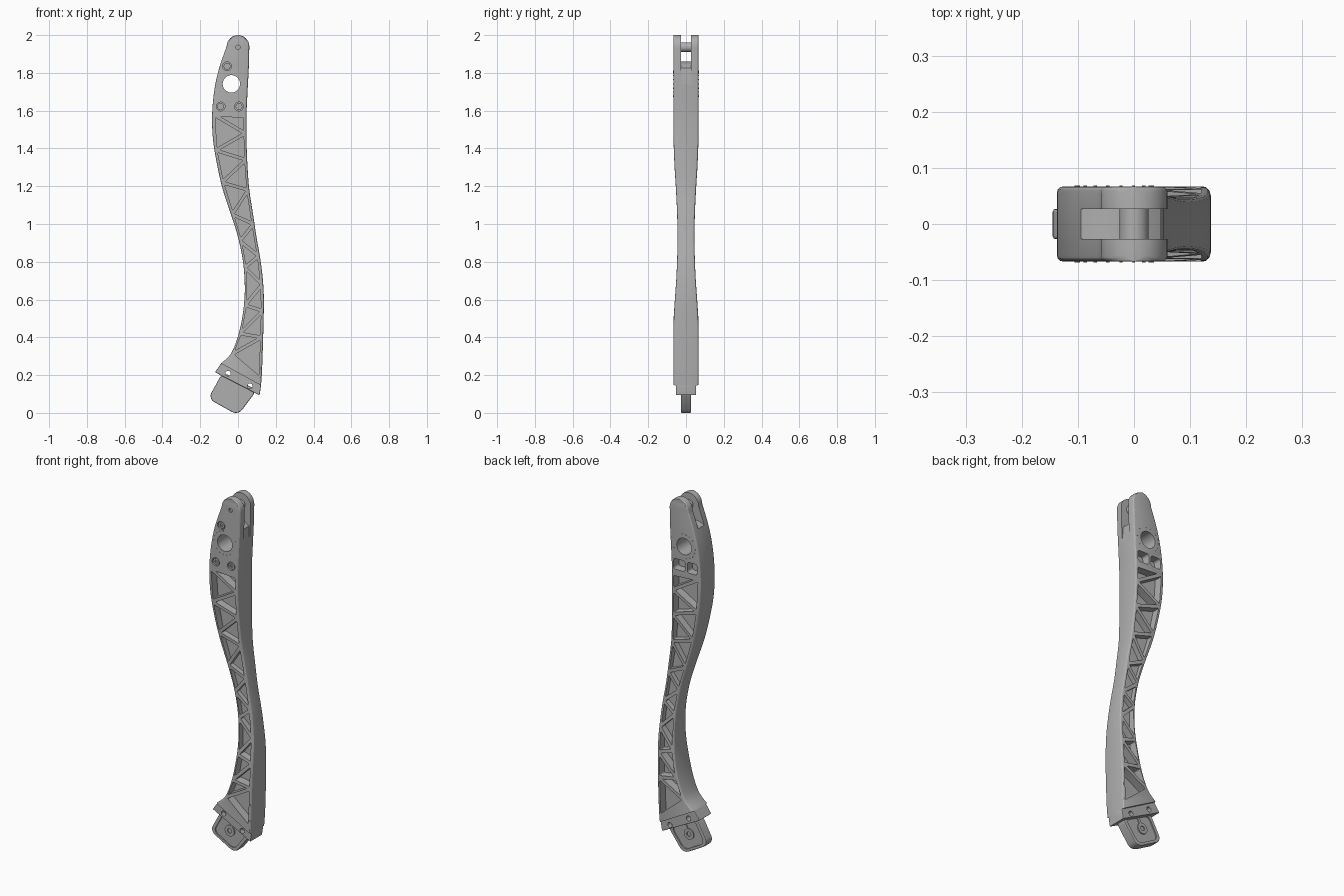
import bpy, bmesh, math
from mathutils import Vector

cube = bpy.data.objects.get("Cube")
if cube:
    bpy.data.objects.remove(cube)

metal = bpy.data.materials.new("satin grey metal")
metal.use_nodes = True
GREY = (0.43, 0.43, 0.43, 1)
metal.diffuse_color = GREY
metal.node_tree.nodes["Principled BSDF"].inputs["Base Color"].default_value = GREY


def circle(x, z, r, n=32):
    return [(x + r * math.cos(math.tau * i / n), z + r * math.sin(math.tau * i / n)) for i in range(n)]


def prism(bm, pts, y0, y1, fillet=0):
    """Extrude an (x, z) polygon from y0 to y1, rounding its corners."""
    n = len(pts)
    a = [bm.verts.new((x, y0, z)) for x, z in pts]
    b = [bm.verts.new((x, y1, z)) for x, z in pts]
    bm.faces.new(a)
    bm.faces.new(b[::-1])
    for i in range(n):
        j = (i + 1) % n
        bm.faces.new((a[i], b[i], b[j], a[j]))
    if fillet:
        edges = [bm.edges.get((p, q)) for p, q in zip(a, b)]
        bmesh.ops.bevel(bm, geom=edges, offset=fillet, segments=5, profile=0.5,
                        affect='EDGES', clamp_overlap=True)


def make_object(name, bm):
    bmesh.ops.recalc_face_normals(bm, faces=bm.faces)
    mesh = bpy.data.meshes.new(name)
    bm.to_mesh(mesh)
    bm.free()
    ob = bpy.data.objects.new(name, mesh)
    bpy.context.scene.collection.objects.link(ob)
    return ob


def finish(name, bm, cut=None, bevel=0):
    """Make the part, soften its edges, subtract its cutter and shade it."""
    ob = make_object(name, bm)
    ob.data.materials.append(metal)
    for other in bpy.context.selected_objects:
        other.select_set(False)
    bpy.context.view_layer.objects.active = ob
    ob.select_set(True)
    if bevel:
        mod = ob.modifiers.new("soft edges", 'BEVEL')
        mod.width, mod.segments, mod.limit_method = bevel, 2, 'ANGLE'
        mod.angle_limit = math.radians(40)
        bpy.ops.object.modifier_apply(modifier=mod.name)
    if cut:
        cutter = make_object(name + "_cutter", cut)
        cutter.hide_render = True
        mod = ob.modifiers.new("cut", 'BOOLEAN')
        mod.operation, mod.solver, mod.object = 'DIFFERENCE', 'EXACT', cutter
        bpy.ops.object.modifier_apply(modifier=mod.name)
        bpy.data.objects.remove(cutter)
    bpy.ops.object.shade_smooth_by_angle(angle=math.radians(20))
    return ob


# Arm stations: left x, left z, right x, right z, half thickness
STATIONS = [
    (-.09, .262, .122, .145, .066), (-.04, .31, .127, .22, .067),
    (-.005, .39, .131, .33, .067), (.02, .49, .135, .47, .066),
    (.034, .6, .137, .6, .059), (.035, .7, .132, .7, .052),
    (.025, .81, .119, .81, .047), (0, .93, .098, .93, .045),
    (-.037, 1.05, .08, 1.05, .047), (-.08, 1.18, .06, 1.18, .053),
    (-.11, 1.31, .05, 1.31, .061), (-.132, 1.445, .045, 1.445, .066),
    (-.137, 1.577, .045, 1.577, .067), (-.125, 1.71, .051, 1.71, .067),
    (-.1, 1.825, .057, 1.825, .067), (-.06, 1.94, .06, 1.94, .067)]


def smooth_stations(rows, steps=5):
    out = []
    for i in range(len(rows) - 1):
        quad = [rows[max(i - 1, 0)], rows[i], rows[i + 1], rows[min(i + 2, len(rows) - 1)]]
        for s in range(steps):
            t = s / steps
            out.append([0.5 * (2 * b + (c - a) * t + (2 * a - 5 * b + 4 * c - d) * t ** 2
                               + (3 * b - a - 3 * c + d) * t ** 3) for a, b, c, d in zip(*quad)])
    return out + [list(rows[-1])]


rows = smooth_stations(STATIONS)
for deg in range(12, 90, 12):
    a = math.radians(deg + 1)
    x, z = .06 * math.cos(a), 1.94 + .06 * math.sin(a)
    rows.append([-x, z, x, z, .067])

# Arm body lofted from rounded rectangles
arm = bmesh.new()
loops = []
for xl, zl, xr, zr, h in rows:
    left, right = Vector((xl, 0, zl)), Vector((xr, 0, zr))
    mid, half = (left + right) / 2, (right - left) / 2
    w = half.length
    r = min(.011, w * .8)
    ring = []
    for k, (sx, sy) in enumerate([(1, 1), (-1, 1), (-1, -1), (1, -1)]):
        for s in range(4):
            a = math.radians(90 * k + 30 * s)
            u, v = sx * (w - r) + r * math.cos(a), sy * (h - r) + r * math.sin(a)
            ring.append(arm.verts.new(mid + half / w * u + Vector((0, v, 0))))
    loops.append(ring)
for low, high in zip(loops, loops[1:]):
    for i in range(len(low)):
        j = (i + 1) % len(low)
        arm.faces.new((low[i], low[j], high[j], high[i]))
arm.faces.new(loops[0][::-1])
arm.faces.new(loops[-1])


def rail(side, z, inset=.006):
    """Point just inside the left (-1) or right (1) edge of the arm."""
    k = 0 if side < 0 else 2
    for p, q in zip(rows, rows[1:]):
        if p[k + 1] <= z <= q[k + 1]:
            t = (z - p[k + 1]) / (q[k + 1] - p[k + 1])
            return Vector((p[k] + (q[k] - p[k]) * t - side * inset, z))


def inset_triangle(a, b, c, d=.009):
    la, lb, lc = (b - c).length, (c - a).length, (a - b).length
    total = la + lb + lc
    centre = (a * la + b * lb + c * lc) / total
    radius = abs((b - a).cross(c - a)) / total
    return [tuple(centre + (p - centre) * (1 - d / radius)) for p in (a, b, c)]


# Truss pockets on both faces, zigzagging between the rails
cut = bmesh.new()
ZIGZAG = [1.57, 1.58, 1.48, 1.39, 1.34, 1.22, 1.18, 1.05, 1.0, .91, .83, .77,
          .68, .57, .54, .42, .4, .31, .18]
nodes = [rail(1 if i % 2 == 0 else -1, z) for i, z in enumerate(ZIGZAG)]
for tri in zip(nodes, nodes[1:], nodes[2:]):
    pts = inset_triangle(*tri)
    for side in (-1, 1):
        prism(cut, pts, side * .02, side * .1, .006)
# Two extra pockets on the back
for x0, x1 in ((-.115, -.055), (-.04, .03)):
    prism(cut, [(x0, 1.6), (x1, 1.6), (x1, 1.66), (x0, 1.66)], .02, .1, .012)

# Fork slot at the top, rounded over the bore
BORE = (-.035, 1.742)
floor = [(BORE[0] + .117 * math.cos(math.radians(a)), BORE[1] + .117 * math.sin(math.radians(a)))
         for a in range(45, 121, 15)]
prism(cut, [(.2, 2.1), (.2, 1.7), (.054, 1.72)] + floor + [(-.2, 1.78), (-.2, 2.1)], -.027, .027)
# Bore, pin hole and bolt recesses
prism(cut, circle(*BORE, .046, 48), -.1, .1)
prism(cut, circle(0, 1.936, .011, 20), -.1, -.058)
BOLTS = [(-.058, 1.835), (-.092, 1.622), (.005, 1.622)]
for x, z in BOLTS:
    prism(cut, circle(x, z, .023), -.1, -.056)
finish("arm", arm, cut)

# Bolt heads with hex sockets
heads, sockets = bmesh.new(), bmesh.new()
for x, z in BOLTS:
    prism(heads, circle(x, z, .018), -.064, -.05)
    prism(sockets, circle(x, z, .009, 6), -.1, -.057)
finish("bolt_heads", heads, sockets)

# Ring of studs around the bore
studs = bmesh.new()
for x, z in circle(*BORE, .068, 18):
    prism(studs, circle(x, z, .003, 8), -.0685, .0685)
finish("bore_studs", studs)

# Cross pin in the fork
pin = bmesh.new()
prism(pin, circle(0, 1.936, .026), -.035, .035)
finish("fork_pin", pin)

# Flange under the arm
flange, holes = bmesh.new(), bmesh.new()
prism(flange, [(-.087, .265), (.123, .15), (.114, .093), (-.122, .215)], -.053, .053)
for x, z in ((-.053, .209), (.063, .142)):
    prism(holes, circle(x, z, .014, 24), -.1, .1)
finish("flange", flange, holes, .004)

# Tongue with recessed faces
tongue, recess = bmesh.new(), bmesh.new()
outline = [(-.08, .215), (-.158, .073), (.0, -.015), (.1, .118)]
prism(tongue, outline, -.027, .027, .036)
lowest = min(v.co.z for v in tongue.verts)
bmesh.ops.translate(tongue, verts=tongue.verts, vec=(0, 0, -lowest))
HUB = Vector((-.035, .105))
inner = [tuple(HUB + (Vector(p) - HUB) * .8) for p in outline]
for side in (-1, 1):
    prism(recess, inner, side * .02, side * .05, .028)
prism(recess, circle(*HUB, .013, 24), -.019, .019)
finish("tongue", tongue, recess, .005)

# Hub ring and rib standing in the recess
hub, hub_hole = bmesh.new(), bmesh.new()
prism(hub, circle(*HUB, .03), -.026, .026)
prism(hub_hole, circle(*HUB, .013, 24), -.05, .05)
finish("tongue_hub", hub, hub_hole)
rib = bmesh.new()
along, across = Vector((.47, .88)), Vector((.88, -.47)) * .008
start, end = HUB + along * .026, HUB + along * .075
prism(rib, [tuple(p) for p in (start - across, start + across, end + across, end - across)], -.025, .025)
finish("tongue_rib", rib)
